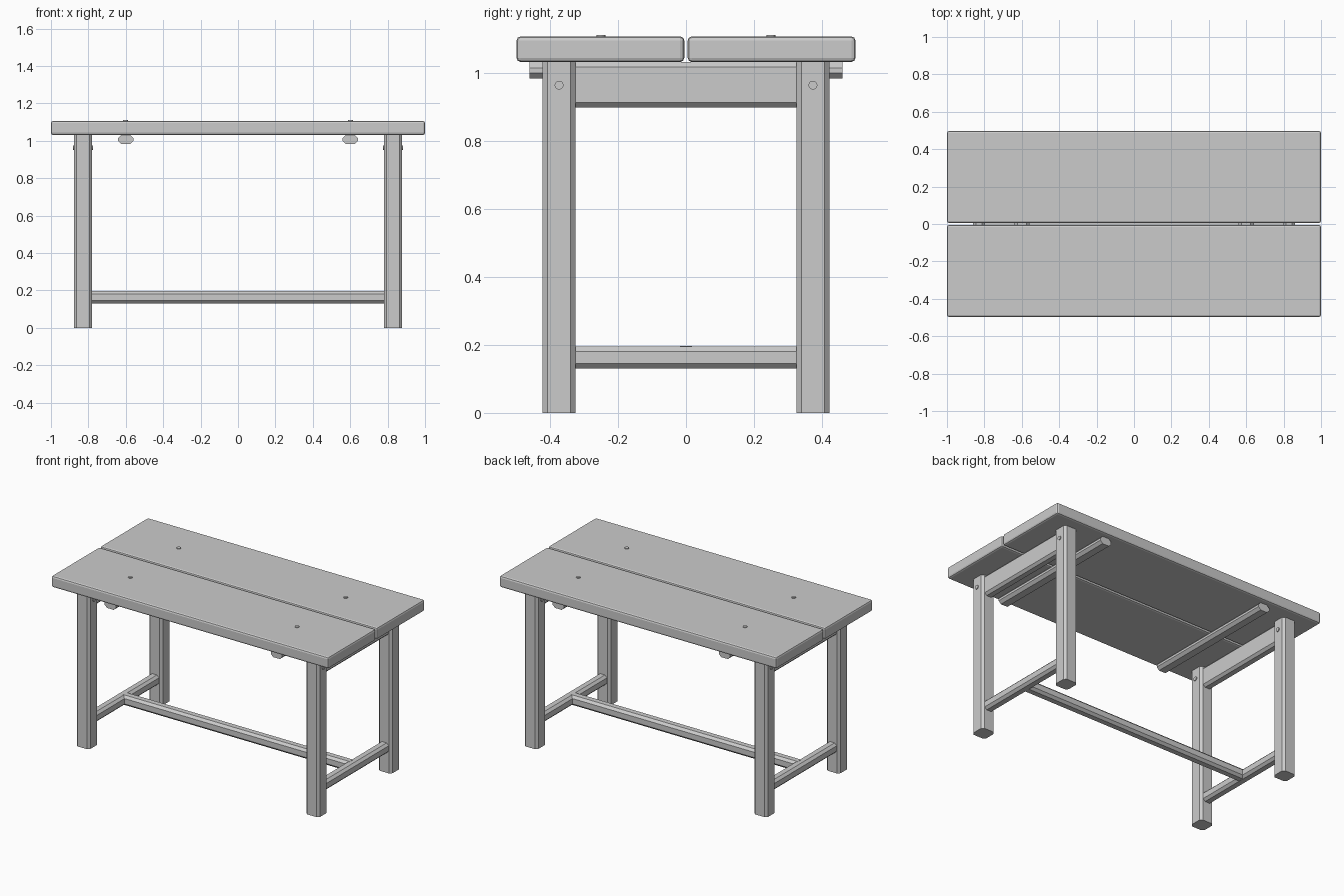
import bpy, bmesh
from math import pi
from mathutils import Vector

if "Cube" in bpy.data.objects:
    bpy.data.objects.remove(bpy.data.objects["Cube"])


def bar(name, lo, hi, chamfer, axis=None, segments=1):
    """Box between two corners; bevels edges along one axis, or all edges."""
    lo, hi = Vector(lo), Vector(hi)
    mid, size = (lo + hi) / 2, hi - lo
    bm = bmesh.new()
    bmesh.ops.create_cube(bm, size=1)
    bmesh.ops.scale(bm, vec=size, verts=bm.verts)
    edges = [e for e in bm.edges if axis is None or
             abs(e.verts[0].co[axis] - e.verts[1].co[axis]) > 1e-5]
    bmesh.ops.bevel(bm, geom=edges, offset=chamfer, segments=segments,
                    profile=0.5, affect='EDGES')
    mesh = bpy.data.meshes.new(name)
    bm.to_mesh(mesh)
    bm.free()
    ob = bpy.data.objects.new(name, mesh)
    ob.location = mid
    bpy.context.collection.objects.link(ob)
    return ob


def plug(name, loc, length, rot=(0, 0, 0)):
    bpy.ops.mesh.primitive_cylinder_add(vertices=16, radius=0.013, depth=length,
                                        location=loc, rotation=rot)
    bpy.context.object.name = name


LEG_X, LEG_Y, HALF = 0.829, 0.373, 0.049
TOP_Z, CH = 1.031, 0.015

for sy, side in ((-1, "front"), (1, "back")):
    # Tabletop planks with a narrow gap between them
    y0, y1 = sorted((sy * 0.005, sy * 0.498))
    bar(side + "_plank", (-1, y0, TOP_Z), (1, y1, 1.106), 0.012, segments=2)

    for sx, end in ((-1, "left"), (1, "right")):
        x, y = sx * LEG_X, sy * LEG_Y
        # Chamfered legs
        bar(f"{side}_{end}_leg", (x - HALF, y - HALF, 0),
            (x + HALF, y + HALF, TOP_Z), CH, 2)
        # Peg through each leg and peg on the tabletop
        plug(f"{side}_{end}_leg_peg", (x, y, 0.963), 2 * HALF + 0.01, (0, pi / 2, 0))
        plug(f"{side}_{end}_top_peg", (sx * 0.602, sy * 0.25, 1.081), 0.06)

for sx, end in ((-1, "left"), (1, "right")):
    x, b = sx * LEG_X, sx * 0.60
    # End rails between the legs
    bar(end + "_upper_rail", (x - 0.032, -0.33, 0.897), (x + 0.032, 0.33, TOP_Z), CH, 1)
    bar(end + "_lower_rail", (x - 0.032, -0.33, 0.13), (x + 0.032, 0.33, 0.195), CH, 1)
    # Battens holding the planks together
    bar(end + "_batten", (b - 0.041, -0.46, 0.982), (b + 0.041, 0.46, TOP_Z), 0.017, 1)

# Long stretcher joining the lower rails
bar("long_stretcher", (-LEG_X + 0.01, -0.032, 0.131), (LEG_X - 0.01, 0.032, 0.196), CH, 0)
